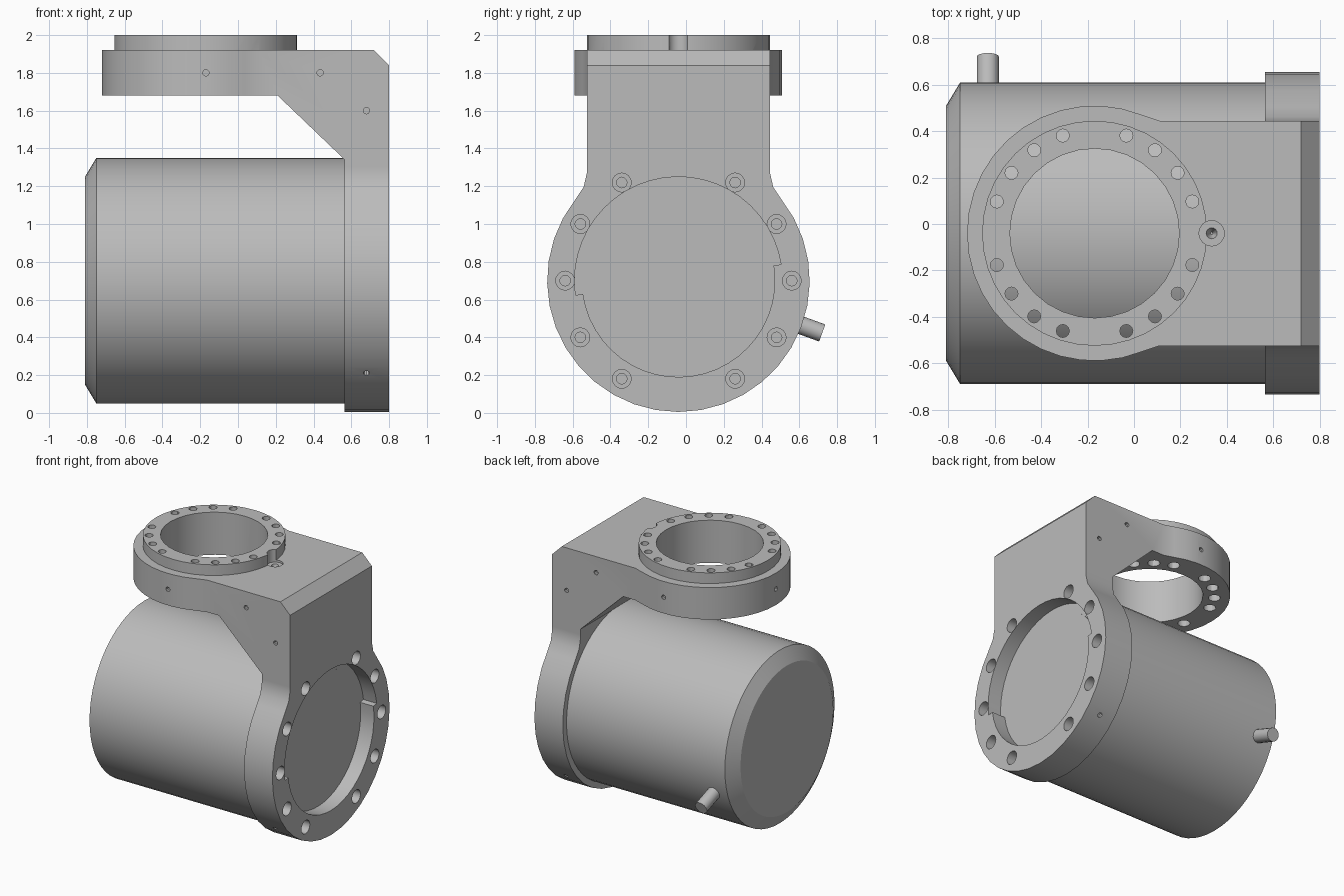
import bpy, bmesh, math
from mathutils import Vector

if "Cube" in bpy.data.objects:
    bpy.data.objects.remove(bpy.data.objects["Cube"])

YC, ZC = -0.04, 0.70          # main axis runs along x through (YC, ZC)
RX = -0.17                    # ring axis runs along z through (RX, YC)
grey = bpy.data.materials.new("housing grey")
grey.diffuse_color = (0.5, 0.5, 0.5, 1)
grey.use_nodes = True
grey.node_tree.nodes["Principled BSDF"].inputs["Base Color"].default_value = grey.diffuse_color


def arc(r, a0, a1, n, cx=0, cy=0):
    return [(cx + r * math.cos(math.radians(a0 + (a1 - a0) * i / n)),
             cy + r * math.sin(math.radians(a0 + (a1 - a0) * i / n))) for i in range(n + 1)]


def finish(name, bm):
    bmesh.ops.recalc_face_normals(bm, faces=bm.faces)
    me = bpy.data.meshes.new(name)
    bm.to_mesh(me)
    bm.free()
    me.materials.append(grey)
    ob = bpy.data.objects.new(name, me)
    bpy.context.collection.objects.link(ob)
    return ob


def prism(name, pts, axis, a, b):
    """Extrude a closed 2D outline from a to b along one axis."""
    place = {"x": lambda p, t: (t, p[0], p[1]),
             "y": lambda p, t: (p[0], t, p[1]),
             "z": lambda p, t: (p[0], p[1], t)}[axis]
    bm = bmesh.new()
    f = bm.faces.new([bm.verts.new(place(p, a)) for p in pts])
    new = bmesh.ops.extrude_face_region(bm, geom=[f])["geom"]
    step = Vector(place((0, 0), b - a))
    bmesh.ops.translate(bm, vec=step, verts=[v for v in new if isinstance(v, bmesh.types.BMVert)])
    return finish(name, bm)


def rod(name, p, q, r, r2=None, n=16):
    """Cylinder or cone between two points."""
    p, q = Vector(p), Vector(q)
    bm = bmesh.new()
    bmesh.ops.create_cone(bm, cap_ends=True, segments=n, radius1=r,
                          radius2=r if r2 is None else r2, depth=(q - p).length)
    bm.transform((q - p).to_track_quat("Z", "Y").to_matrix().to_4x4())
    bmesh.ops.translate(bm, vec=(p + q) / 2, verts=bm.verts)
    return finish(name, bm)


def combine(base, other, op):
    m = base.modifiers.new("cut", "BOOLEAN")
    m.operation, m.solver, m.object = op, "EXACT", other
    dg = bpy.context.evaluated_depsgraph_get()
    me = bpy.data.meshes.new_from_object(base.evaluated_get(dg))
    base.modifiers.clear()
    base.data = me
    bpy.data.objects.remove(other)


def smooth(ob, deg=30):
    bpy.ops.object.select_all(action="DESELECT")
    ob.select_set(True)
    bpy.context.view_layer.objects.active = ob
    bpy.ops.object.shade_smooth_by_angle(angle=math.radians(deg))


# Frame: flange plate with neck, gusseted arm, ring and collar
W = 0.485
neck = [(0.545, 0.431), (0.502, 0.495), (W, 0.57), (W, 0.8)]
outline = [(YC + y, ZC + z) for y, z in
           arc(0.695, -218.3, 38.3, 26)[1:-1] + neck + [(-y, z) for y, z in reversed(neck)]]
frame = prism("bracket_frame", outline, "x", 0.565, 0.80)
side = [(0.565, 1.30), (0.565, 1.34), (0.21, 1.68), (0.0, 1.68), (0.0, 1.92),
        (0.72, 1.92), (0.80, 1.84), (0.80, 1.30)]
combine(frame, prism("arm", side, "y", YC - W, YC + W), "UNION")
ring = arc(0.55, 68, 292, 24, RX, YC) + [(0.11, YC - W), (0.11, YC + W)]
combine(frame, prism("ring", ring, "z", 1.68, 1.92), "UNION")
combine(frame, rod("collar", (RX, YC, 1.88), (RX, YC, 2.0), W, n=40), "UNION")

# Openings: ring bore, stepped flange recess, locating pocket
cuts = [rod("ring_bore", (RX, YC, 1.5), (RX, YC, 2.1), 0.365, n=32)]
recess = arc(0.55, 9, 188, 24, YC, ZC) + arc(0.51, 188, 369, 24, YC, ZC)
cuts.append(prism("recess", recess, "x", 0.69, 0.9))
cuts.append(rod("pocket", (0.335, YC, 1.905), (0.335, YC, 2.1), 0.055))
cuts.append(rod("pocket_hole", (0.335, YC, 1.84), (0.335, YC, 1.92), 0.005, 0.028))

# Counterbored bolt holes around the ring
for i in range(20):
    if i % 5:
        a = math.radians(18 * i)
        x, y = RX + 0.443 * math.cos(a), YC + 0.443 * math.sin(a)
        cuts.append(rod("ring_hole", (x, y, 1.6), (x, y, 2.1), 0.028, n=12))
        cuts.append(rod("ring_counterbore", (x, y, 1.6), (x, y, 1.82), 0.042, n=12))

# Counterbored bolt holes around the flange
for i in range(12):
    if i % 6 != 3:
        a = math.radians(30 * i)
        y, z = YC + 0.6 * math.cos(a), ZC + 0.6 * math.sin(a)
        cuts.append(rod("flange_hole", (0.6, y, z), (0.9, y, z), 0.028, n=12))
        cuts.append(rod("flange_counterbore", (0.70, y, z), (0.9, y, z), 0.05))

# Small threaded holes on both sides and on the ring's outer end
for s in (-1, 1):
    for x, z, d in ((RX, 1.80, 0.55), (0.435, 1.80, W), (0.68, 1.60, W)):
        cuts.append(rod("side_hole", (x, YC + s * (d - 0.05), z), (x, YC + s * (d + 0.05), z), 0.017, n=10))
    k = math.sqrt(0.5)
    cuts.append(rod("low_hole", (0.68, YC + s * 0.66 * k, ZC - 0.66 * k),
                    (0.68, YC + s * 0.75 * k, ZC - 0.75 * k), 0.017, n=10))
cuts.append(rod("end_hole", (-0.67, YC, 1.80), (-0.8, YC, 1.80), 0.017, n=10))
for c in cuts:
    combine(frame, c, "DIFFERENCE")
smooth(frame)

# Motor body with chamfered rear end
bm = bmesh.new()
rings = [[bm.verts.new((x, YC + y, ZC + z)) for y, z in arc(r, 0, 360, 56)[:-1]]
         for x, r in ((-0.81, 0.55), (-0.75, 0.65), (0.57, 0.65))]
for lo, hi in zip(rings, rings[1:]):
    for i in range(56):
        j = (i + 1) % 56
        bm.faces.new((lo[i], lo[j], hi[j], hi[i]))
bm.faces.new(rings[0])
bm.faces.new(rings[-1])
smooth(finish("motor_body", bm))

# Output disc on the recess floor, cable stub on the motor side
smooth(rod("output_disc", (0.66, YC, ZC), (0.695, YC, ZC), 0.49, n=48))
c, s = math.cos(math.radians(-20)), math.sin(math.radians(-20))
smooth(rod("cable_stub", (-0.63, YC + 0.6 * c, ZC + 0.6 * s),
           (-0.63, YC + 0.81 * c, ZC + 0.81 * s), 0.048))
